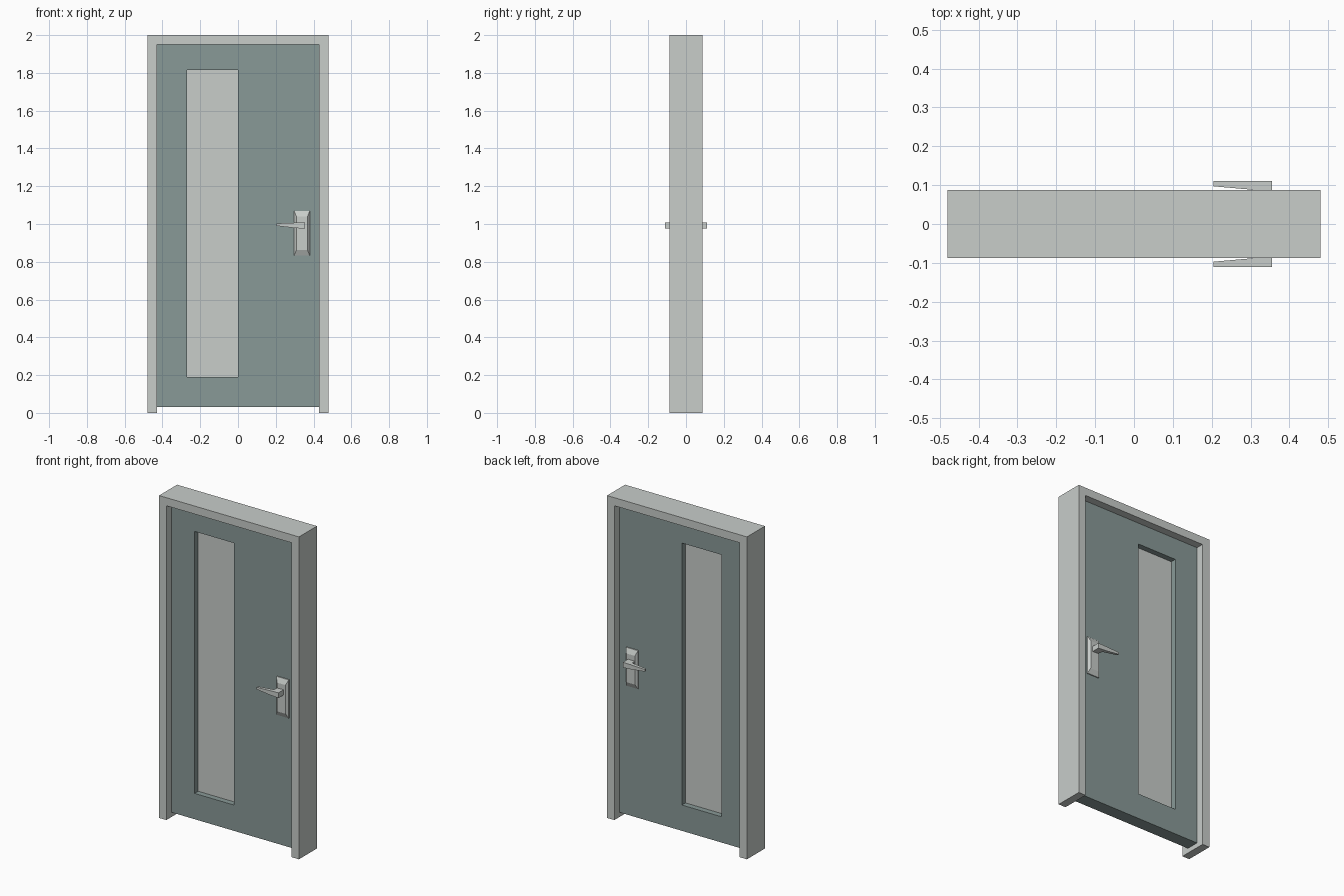
import bpy
import bmesh

if "Cube" in bpy.data.objects:
    bpy.data.objects.remove(bpy.data.objects["Cube"])


def material(name, rgb):
    m = bpy.data.materials.new(name)
    m.use_nodes = True
    m.diffuse_color = (*rgb, 1)
    m.node_tree.nodes["Principled BSDF"].inputs["Base Color"].default_value = (*rgb, 1)
    return m


LIGHT = material("light_grey", (0.58, 0.61, 0.59))
TEAL = material("grey_teal", (0.25, 0.32, 0.31))


def finish(name, bm, mat):
    bmesh.ops.recalc_face_normals(bm, faces=bm.faces)
    mesh = bpy.data.meshes.new(name)
    bm.to_mesh(mesh)
    bm.free()
    mesh.materials.append(mat)
    ob = bpy.data.objects.new(name, mesh)
    bpy.context.collection.objects.link(ob)
    return ob


def rect(x0, x1, z0, z1):
    return [(x0, z0), (x1, z0), (x1, z1), (x0, z1)]


def loft(bm, sections):
    """Join matching (x, y, z) outlines and cap both ends."""
    rings = [[bm.verts.new(p) for p in s] for s in sections]
    n = len(rings[0])
    for a, b in zip(rings, rings[1:]):
        for i in range(n):
            j = (i + 1) % n
            bm.faces.new((a[i], a[j], b[j], b[i]))
    bm.faces.new(rings[0])
    bm.faces.new(rings[-1])


def at_y(outline, y):
    return [(x, y, z) for x, z in outline]


def slab(name, outline, half, mat):
    bm = bmesh.new()
    loft(bm, [at_y(outline, -half), at_y(outline, half)])
    return finish(name, bm, mat)


# Door frame: two jambs and a head in one profile
W, IN, TOP = 0.48, 0.43, 1.95
slab("door_frame", [(-W, 0), (-IN, 0), (-IN, TOP), (IN, TOP),
                    (IN, 0), (W, 0), (W, 2), (-W, 2)], 0.088, LIGHT)

# Door leaf with its tall window opening
D = 0.04
outer = rect(-IN, IN, 0.03, TOP)
opening = rect(-0.27, 0, 0.19, 1.815)
bm = bmesh.new()
loops = [at_y(outer, -D), at_y(outer, D), at_y(opening, D), at_y(opening, -D)]
rings = [[bm.verts.new(p) for p in s] for s in loops]
for k in range(4):
    a, b = rings[k], rings[(k + 1) % 4]
    for i in range(4):
        j = (i + 1) % 4
        bm.faces.new((a[i], a[j], b[j], b[i]))
finish("door_leaf", bm, TEAL)

# Window pane
slab("window_pane", opening, 0.005, LIGHT)

# Handles, the same on both sides
for label, s in (("front", -1), ("back", 1)):
    # Backplate with sloped edges
    base = rect(0.297, 0.38, 0.832, 1.07)
    face = rect(0.309, 0.368, 0.862, 1.04)
    bm = bmesh.new()
    loft(bm, [at_y(base, s * D), at_y(base, s * 0.046), at_y(face, s * 0.06)])
    finish(label + "_handle_plate", bm, LIGHT)

    # Lever: square neck turning into a tapered arm
    bm = bmesh.new()
    neck, grip, tip = 0.355, 0.312, 0.205
    loft(bm, [
        [(neck, s * y, z) for y, z in rect(0.055, 0.111, 0.975, 1.008)],
        [(grip, s * y, z) for y, z in rect(0.055, 0.111, 0.978, 1.007)],
        [(grip - 0.005, s * y, z) for y, z in rect(0.088, 0.111, 0.978, 1.007)],
        [(tip, s * y, z) for y, z in rect(0.097, 0.111, 0.99, 1.003)],
    ])
    finish(label + "_handle_lever", bm, LIGHT)
